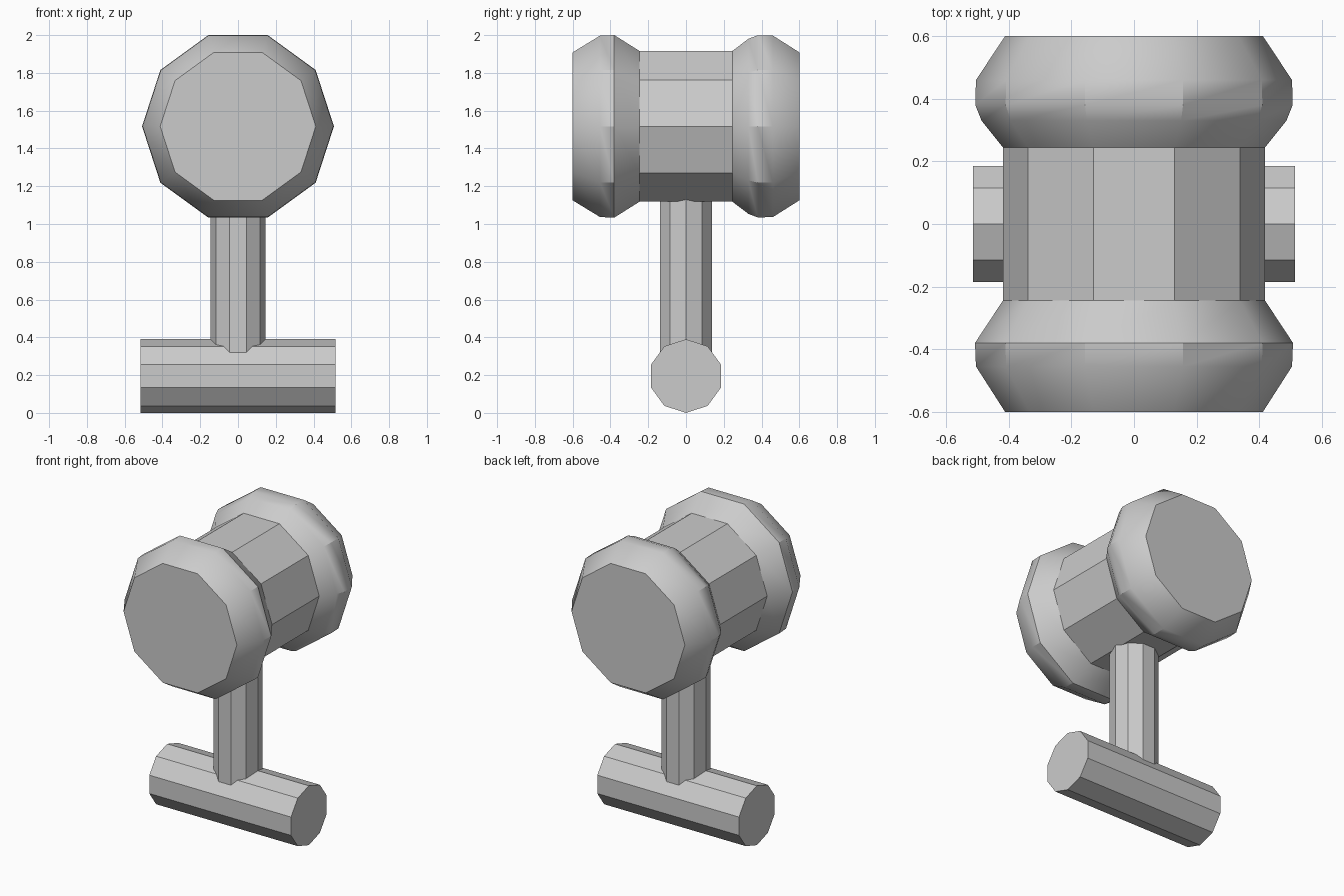
import bpy
import math
from mathutils import Matrix

cube = bpy.data.objects.get("Cube")
if cube:
    bpy.data.objects.remove(cube, do_unlink=True)

SIDES = 10

# Single plain grey
grey = bpy.data.materials.new("plain grey")
grey.use_nodes = True
colour = (0.6, 0.6, 0.6, 1)
grey.diffuse_color = colour
grey.node_tree.nodes["Principled BSDF"].inputs["Base Color"].default_value = colour


def turned_part(name, profile, turn, centre):
    """Ten-sided solid from (position, radius) pairs along z, then turned into place."""
    verts, faces = [], []
    for pos, radius in profile:
        for i in range(SIDES):
            a = math.tau * i / SIDES
            verts.append((radius * math.cos(a), radius * math.sin(a), pos))
    for r in range(len(profile) - 1):
        for i in range(SIDES):
            j = (i + 1) % SIDES
            low, high = r * SIDES, (r + 1) * SIDES
            faces.append((low + i, low + j, high + j, high + i))
    last = (len(profile) - 1) * SIDES
    faces.append(tuple(reversed(range(SIDES))))
    faces.append(tuple(range(last, last + SIDES)))
    mesh = bpy.data.meshes.new(name)
    mesh.from_pydata(verts, [], faces)
    mesh.transform(Matrix.Translation(centre) @ turn)
    mesh.materials.append(grey)
    obj = bpy.data.objects.new(name, mesh)
    bpy.context.collection.objects.link(obj)
    bpy.ops.object.select_all(action='DESELECT')
    obj.select_set(True)
    bpy.context.view_layer.objects.active = obj
    bpy.ops.object.shade_smooth_by_angle(angle=math.radians(32))
    return obj


# Head: barrel with a flared collar at each end
head_profile = [(-0.6, 0.412), (-0.455, 0.505), (-0.38, 0.508), (-0.245, 0.419),
                (0.245, 0.419), (0.33, 0.487), (0.38, 0.507), (0.46, 0.505), (0.6, 0.412)]
turned_part("mallet_head", head_profile,
            Matrix.Rotation(-math.pi / 2, 4, 'X'), (0, 0, 1.517))

# Upright shaft, sunk into head and grip
turned_part("shaft", [(0.2, 0.145), (1.3, 0.145)], Matrix.Identity(4), (0, 0, 0))

# Crosswise grip with a ridge on top
turned_part("cross_grip", [(-0.515, 0.195), (0.515, 0.195)],
            Matrix.Rotation(math.pi / 2, 4, 'Y'), (0, 0, 0.195))
